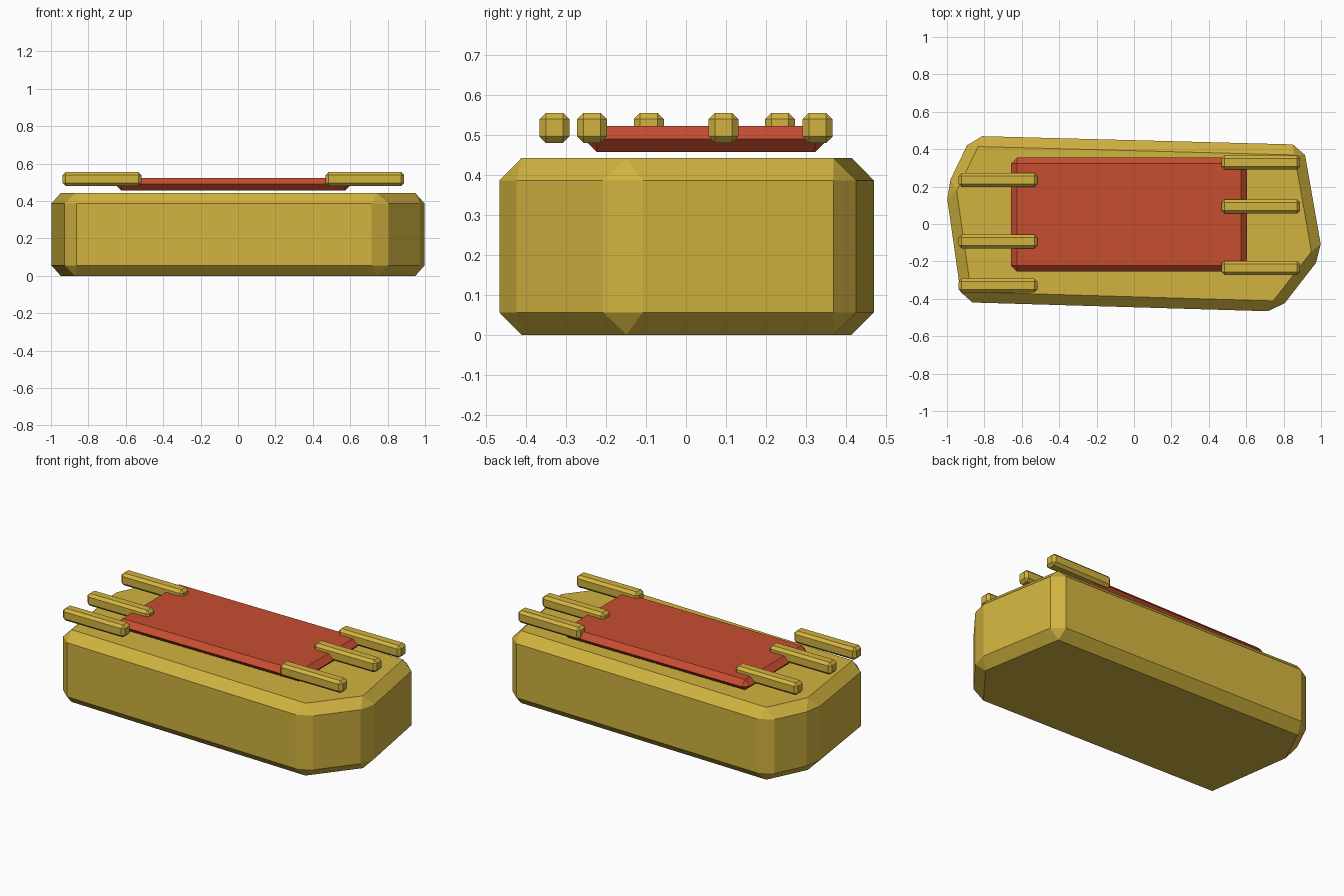
import bpy, bmesh
from mathutils import Vector

if "Cube" in bpy.data.objects:
    bpy.data.objects.remove(bpy.data.objects["Cube"])


def material(name, color):
    m = bpy.data.materials.new(name)
    m.diffuse_color = (*color, 1)
    m.use_nodes = True
    m.node_tree.nodes["Principled BSDF"].inputs["Base Color"].default_value = m.diffuse_color
    return m


GOLD = material("gold", (0.64, 0.45, 0.05))
RED = material("red", (0.57, 0.075, 0.03))


def prism(name, outline, z0, z1, bevel, mat):
    """Extrude a flat outline from z0 to z1 and chamfer every edge."""
    bm = bmesh.new()
    base = bm.faces.new([bm.verts.new((x, y, z0)) for x, y in outline])
    top = bmesh.ops.extrude_face_region(bm, geom=[base])["geom"]
    verts = [v for v in top if isinstance(v, bmesh.types.BMVert)]
    bmesh.ops.translate(bm, verts=verts, vec=Vector((0, 0, z1 - z0)))
    # keep the bottom closed if the extrusion consumed it
    if len(bm.faces) < len(outline) + 2:
        bmesh.ops.holes_fill(bm, edges=bm.edges)
    bmesh.ops.recalc_face_normals(bm, faces=bm.faces)
    mesh = bpy.data.meshes.new(name)
    bm.to_mesh(mesh)
    bm.free()
    mesh.materials.append(mat)
    obj = bpy.data.objects.new(name, mesh)
    bpy.context.collection.objects.link(obj)
    mod = obj.modifiers.new("chamfer", "BEVEL")
    mod.width = bevel
    mod.segments = 1
    mod.limit_method = "NONE"
    return obj


def box(name, x0, x1, y0, y1, z0, z1, bevel, mat):
    return prism(name, [(x0, y0), (x1, y0), (x1, y1), (x0, y1)], z0, z1, bevel, mat)


# Irregular six-sided body
prism("body", [(-0.92, -0.418), (0.771, -0.468), (1.008, -0.163),
               (0.905, 0.424), (-0.868, 0.471), (-1.006, 0.187)],
      0, 0.442, 0.056, GOLD)

# Red top panel, chamfers meeting at mid height
box("top_panel", -0.657, 0.605, -0.255, 0.355, 0.457, 0.522, 0.032, RED)

# Three short bars at each end
for side, x0, ys in (("left", -0.937, (0.235, -0.093, -0.329)),
                     ("right", 0.468, (0.329, 0.094, -0.235))):
    for i, y in enumerate(ys):
        box(f"{side}_bar_{i + 1}", x0, x0 + 0.42, y - 0.0375, y + 0.0375,
            0.48, 0.555, 0.016, GOLD)
